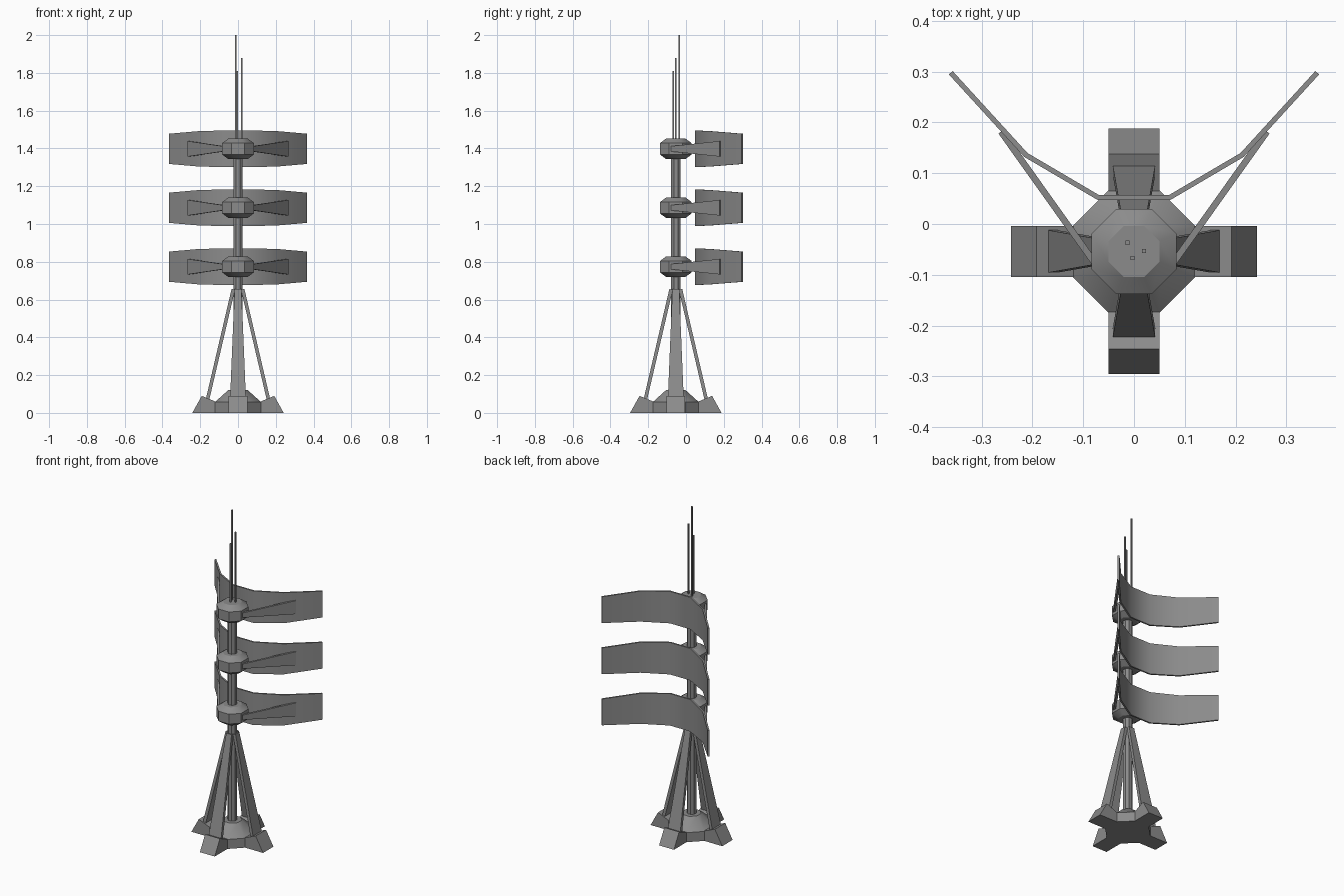
import bpy
import bmesh
from math import radians, sin, cos, pi
from mathutils import Matrix, Vector

if "Cube" in bpy.data.objects:
    bpy.data.objects.remove(bpy.data.objects["Cube"], do_unlink=True)

AXIS = Vector((0, -0.054, 0))      # tower axis
TIERS = {"lower": 0.774, "middle": 1.086, "upper": 1.398}

grey = bpy.data.materials.new("weathered_grey")
grey.use_nodes = True
grey.diffuse_color = (0.26, 0.26, 0.26, 1)
grey.node_tree.nodes["Principled BSDF"].inputs["Base Color"].default_value = grey.diffuse_color


def loft(name, rings, matrix=Matrix.Identity(4)):
    """Skin a row of equal rings of points and cap both ends."""
    bm = bmesh.new()
    rows = [[bm.verts.new(matrix @ Vector(p)) for p in ring] for ring in rings]
    n = len(rows[0])
    for a, b in zip(rows, rows[1:]):
        for i in range(n):
            j = (i + 1) % n
            bm.faces.new((a[i], a[j], b[j], b[i]))
    bm.faces.new(rows[0][::-1])
    bm.faces.new(rows[-1])
    bmesh.ops.recalc_face_normals(bm, faces=bm.faces)
    mesh = bpy.data.meshes.new(name)
    bm.to_mesh(mesh)
    bm.free()
    mesh.materials.append(grey)
    obj = bpy.data.objects.new(name, mesh)
    bpy.context.collection.objects.link(obj)
    bpy.ops.object.select_all(action="DESELECT")
    obj.select_set(True)
    bpy.context.view_layer.objects.active = obj
    bpy.ops.object.shade_smooth_by_angle(angle=radians(35))
    return obj


def octagon(apothem, z):
    r = apothem / cos(pi / 8)
    return [(r * cos(pi / 8 + i * pi / 4), r * sin(pi / 8 + i * pi / 4), z) for i in range(8)]


def turned(name, profile, z=0):
    """Eight-sided body from (apothem, height) pairs."""
    loft(name, [octagon(a, h) for a, h in profile], Matrix.Translation(AXIS + Vector((0, 0, z))))


# Base drum and mast
turned("base_drum", [(0.121, 0), (0.121, 0.058), (0.05, 0.122)])
turned("mast", [(0.025, 0.1), (0.025, 1.42)])

# Four feet and tapered struts around the base
foot = [(0.1, 0), (0.242, 0), (0.192, 0.09), (0.1, 0.052)]
strut_low = [(0.152, 0.07), (0.17, 0.074)]
strut_top = [(0.016, 0.652), (0.034, 0.656)]
for i, side in enumerate(("left", "back", "right", "front")):
    m = Matrix.Translation(AXIS) @ Matrix.Rotation(i * pi / 2, 4, "Z")
    loft(side + "_foot", [[(r, w, z) for r, z in foot] for w in (-0.05, 0.05)], m)
    loft(side + "_strut",
         [[(r, w * s, z) for (r, z), s in zip((ends[0], ends[1], ends[1], ends[0]), (-1, -1, 1, 1))]
          for ends, w in ((strut_low, 0.042), (strut_top, 0.018))], m)

# Three tiers: collar, curved reflector panel and two flared arms
collar = [(0.05, -0.055), (0.084, -0.03), (0.084, 0.03), (0.05, 0.055)]
half_panel = [(0.07, 0.052, 0.0975), (0.213, 0.136, 0.093), (0.361, 0.298, 0.08)]
panel_path = [(-x, y, h) for x, y, h in reversed(half_panel)] + half_panel
for tier, z in TIERS.items():
    turned(tier + "_collar", collar, z)
    lift = Matrix.Translation((0, 0, z))
    rings = []
    for i, (x, y, h) in enumerate(panel_path):
        a = Vector(panel_path[max(i - 1, 0)][:2])
        b = Vector(panel_path[min(i + 1, len(panel_path) - 1)][:2])
        t = (b - a).normalized() * 0.005
        rings.append([(x - t.y, y + t.x, -h), (x + t.y, y - t.x, -h),
                      (x + t.y, y - t.x, h), (x - t.y, y + t.x, h)])
    loft(tier + "_panel", rings, lift)
    for side, s in (("left", 1), ("right", -1)):
        loft(f"{tier}_{side}_arm",
             [[(s * (x - 0.005), y + 0.004, -h), (s * (x + 0.005), y - 0.004, -h),
               (s * (x + 0.005), y - 0.004, h), (s * (x - 0.005), y + 0.004, h)]
              for x, y, h in ((0.078, -0.076, 0.014), (0.262, 0.182, 0.041))], lift)

# Three square whip aerials
for name, x, y, top in (("tall", -0.013, -0.037, 2.0), ("medium", 0.02, -0.053, 1.88),
                        ("short", -0.003, -0.067, 1.81)):
    loft(name + "_aerial", [[(x + u * 0.004, y + v * 0.004, z)
                             for u, v in ((-1, -1), (1, -1), (1, 1), (-1, 1))]
                            for z in (1.44, top)])
